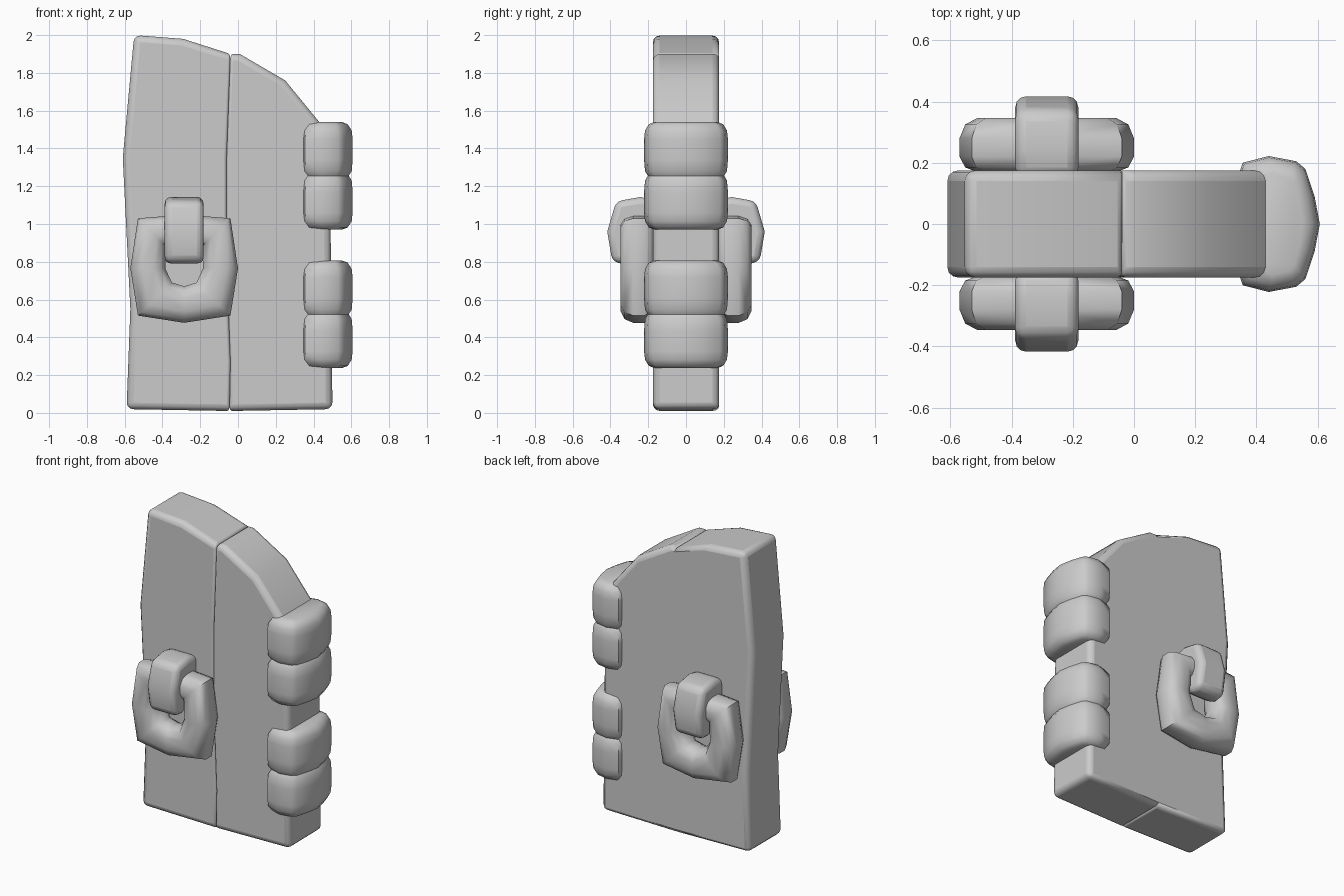
import bpy, bmesh, math

if "Cube" in bpy.data.objects:
    bpy.data.objects.remove(bpy.data.objects["Cube"])

grey = bpy.data.materials.new("plain grey")
GREY = (0.6, 0.6, 0.6, 1)
grey.use_nodes = True
grey.diffuse_color = GREY
grey.node_tree.nodes["Principled BSDF"].inputs["Base Color"].default_value = GREY


def finish(name, bm, bevel=0, segments=3, angle=50):
    """Turn a bmesh into a smooth shaded object with weighted bevels."""
    bmesh.ops.recalc_face_normals(bm, faces=bm.faces)
    mesh = bpy.data.meshes.new(name)
    bm.to_mesh(mesh)
    bm.free()
    mesh.materials.append(grey)
    ob = bpy.data.objects.new(name, mesh)
    bpy.context.collection.objects.link(ob)
    if bevel:
        mod = ob.modifiers.new("rounded edges", 'BEVEL')
        mod.width, mod.segments, mod.limit_method = bevel, segments, 'WEIGHT'
    bpy.ops.object.select_all(action='DESELECT')
    ob.select_set(True)
    bpy.context.view_layer.objects.active = ob
    bpy.ops.object.shade_smooth_by_angle(angle=math.radians(angle))
    return ob


def loft(bm, rings, closed=False):
    """Skin a list of point rings, capping the ends unless it loops."""
    rows = [[bm.verts.new(p) for p in ring] for ring in rings]
    n = len(rows[0])
    pairs = list(zip(rows, rows[1:]))
    if closed:
        pairs.append((rows[-1], rows[0]))
    else:
        bm.faces.new(rows[0])
        bm.faces.new(rows[-1])
    for a, b in pairs:
        for i in range(n):
            j = (i + 1) % n
            bm.faces.new((a[i], a[j], b[j], b[i]))


def weigh(bm, rule):
    """Set each edge's bevel weight; gentle bends stay unbevelled."""
    layer = bm.edges.layers.float.new("bevel_weight_edge")
    for e in bm.edges:
        if e.calc_face_angle(0) > math.radians(35):
            e[layer] = rule(e)


# Door planks: outlines in x, z sharing one wavy seam
DEPTH = 0.175
seam = [(-0.045, 0.01), (-0.04, 0.27), (-0.06, 0.8), (-0.06, 1.35), (-0.04, 1.9)]
outer_edge = [(-0.29, 1.98), (-0.55, 2.0), (-0.61, 1.35), (-0.57, 0.55), (-0.59, 0.02)]
hinge_edge = [(0.5, 0.02), (0.49, 1.0), (0.49, 1.46), (0.43, 1.54), (0.25, 1.76), (0.01, 1.9)]


def on_seam(v):
    return any(abs(v.co.x - x) + abs(v.co.z - z) < 0.001 for x, z in seam)


def plank_rule(e):
    if all(on_seam(v) for v in e.verts):
        return 0 if all(v.co.y > 0 for v in e.verts) else 0.4
    return 1


for name, outline in (("outer_plank", seam + outer_edge),
                      ("hinge_plank", hinge_edge + seam[::-1])):
    bm = bmesh.new()
    loft(bm, [[(x, y, z) for x, z in outline] for y in (-DEPTH, DEPTH)])
    bmesh.ops.recalc_face_normals(bm, faces=bm.faces)
    weigh(bm, plank_rule)
    finish(name, bm, 0.035)

# Hinge wraps: a rounded plan lofted upward as two swollen lumps
half = [(0.345, 0.17), (0.355, 0.2), (0.44, 0.222), (0.53, 0.205),
        (0.56, 0.18), (0.59, 0.09)]
plan = half + [(0.607, 0)] + [(x, -y) for x, y in half[::-1]]
levels = [(0, 0.055), (0.012, 0.025), (0.045, 0.005), (0.09, 0), (0.2, 0),
          (0.26, 0.005), (0.285, 0.02)]
levels += [(0.57 - z, inset) for z, inset in levels[-2::-1]]
for name, base in (("lower_hinge", 0.237), ("upper_hinge", 0.97)):
    bm = bmesh.new()
    rings = []
    for z, inset in levels:
        sx, sy = 1 - inset / 0.13, 1 - inset / 0.22
        rings.append([(0.473 + (x - 0.473) * sx, y * sy, base + z) for x, y in plan])
    loft(bm, rings)
    finish(name, bm, angle=55)

# Ring handles and their clasps on both faces
CX, CZ = -0.285, 0.765
ring_half = [((0.245, -0.25), (0.065, -0.075)), ((0.285, 0), (0.1, 0)),
             ((0.245, 0.265), (0.1, 0.12))]
ring_path = [((0, -0.288), (0, -0.095))] + ring_half + [((0, 0.285), (0, 0.14))]
ring_path += [((-a, b), (-c, d)) for (a, b), (c, d) in ring_half[::-1]]
# Section: share of the way outward, distance from the door's middle
section = [(0, 0.22), (0, 0.285), (0.12, 0.33), (0.32, 0.347), (0.68, 0.347),
           (0.9, 0.325), (1, 0.28), (1, 0.22), (0.9, 0.185), (0.7, 0.17), (0.15, 0.17)]
hook = [(0.15, 1.12), (0.24, 1.143), (0.37, 1.12), (0.417, 0.96), (0.39, 0.8),
        (0.31, 0.785), (0.24, 0.83), (0.15, 0.92)]

for side, s in (("front", -1), ("back", 1)):
    bm = bmesh.new()
    rings = []
    for (ox, oz), (ix, iz) in ring_path:
        rings.append([(CX + ix + (ox - ix) * t, s * y, CZ + iz + (oz - iz) * t)
                      for t, y in section])
    loft(bm, rings, closed=True)
    finish(side + "_ring_handle", bm, angle=60)

    bm = bmesh.new()
    loft(bm, [[(CX + x, s * y, z) for y, z in hook] for x in (-0.103, 0.103)])
    bmesh.ops.recalc_face_normals(bm, faces=bm.faces)
    weigh(bm, lambda e: 1)
    finish(side + "_clasp", bm, 0.035)
